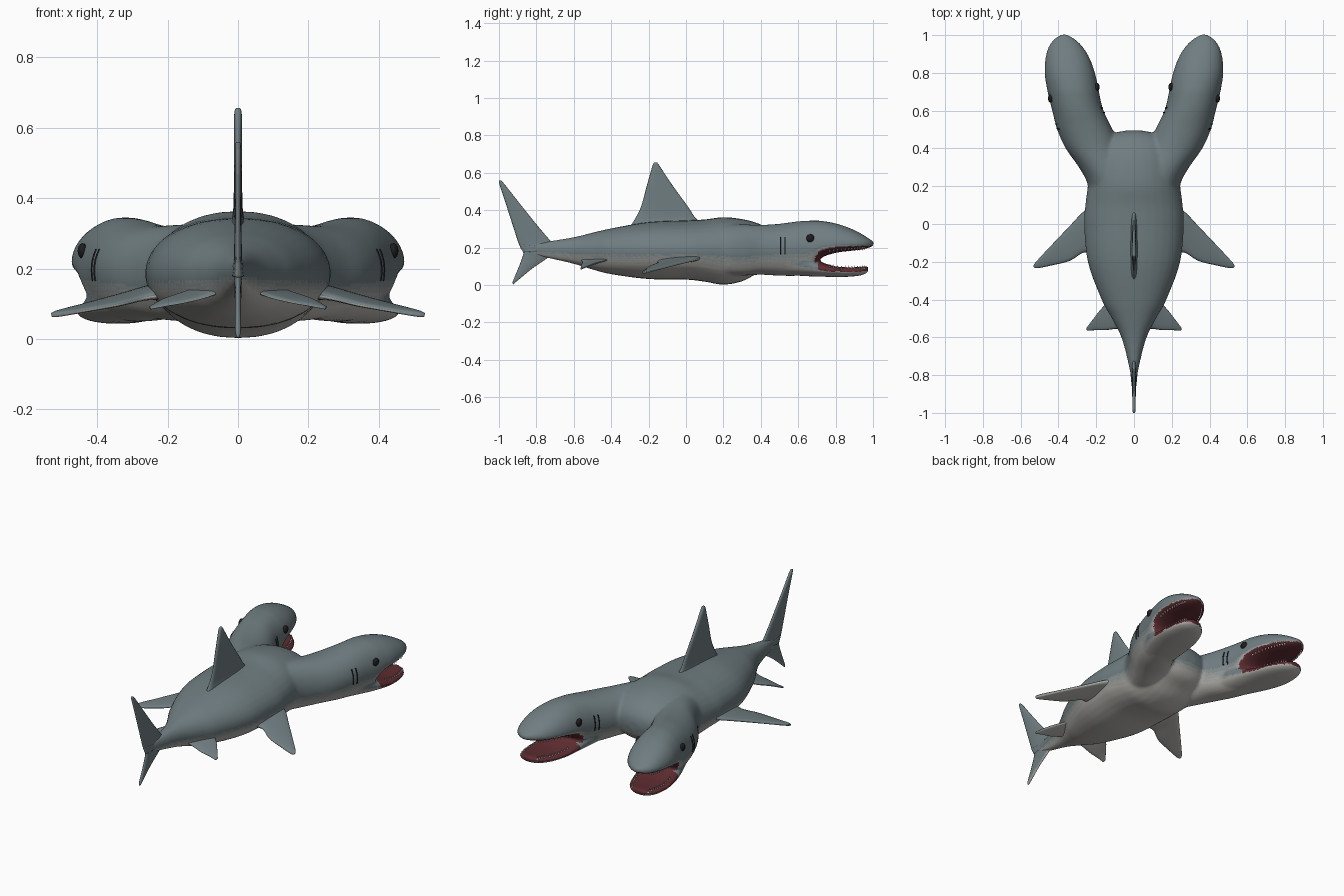
import bpy, bmesh, math
from mathutils import Vector
from mathutils.bvhtree import BVHTree

if "Cube" in bpy.data.objects:
    bpy.data.objects.remove(bpy.data.objects["Cube"])


def material(name, rgb):
    m = bpy.data.materials.new(name)
    m.diffuse_color = (*rgb, 1)
    m.use_nodes = True
    m.node_tree.nodes["Principled BSDF"].inputs["Base Color"].default_value = m.diffuse_color
    return m


# Skin shades run from slate back to pale belly
BACK, BELLY = Vector((0.16, 0.205, 0.22)), Vector((0.50, 0.49, 0.46))
SKIN = [material(f"skin_{i}", BACK.lerp(BELLY, i / 5)) for i in range(6)]
MOUTH = material("mouth_red", (0.11, 0.025, 0.03))
BLACK = material("black", (0.012, 0.012, 0.014))
IVORY = material("ivory", (0.75, 0.72, 0.65))


def add_object(name, bm, mats=()):
    me = bpy.data.meshes.new(name)
    bm.to_mesh(me)
    bm.free()
    for m in mats:
        me.materials.append(m)
    ob = bpy.data.objects.new(name, me)
    bpy.context.collection.objects.link(ob)
    return ob


def loft(bm, rings):
    rows = [[bm.verts.new(p) for p in r] for r in rings]
    n = len(rows[0])
    faces = [bm.faces.new((a[i], a[(i + 1) % n], b[(i + 1) % n], b[i]))
             for a, b in zip(rows, rows[1:]) for i in range(n)]
    faces += [bm.faces.new(rows[0]), bm.faces.new(rows[-1])]
    bmesh.ops.recalc_face_normals(bm, faces=faces)


def smooth_rows(rows, steps=5):
    """Catmull-Rom interpolation between section rows."""
    out = []
    for i in range(len(rows) - 1):
        p0, p1, p2, p3 = (rows[max(0, min(len(rows) - 1, i + k))] for k in (-1, 0, 1, 2))
        for s in range(steps):
            t = s / steps
            out.append([0.5 * (2 * b + (c - a) * t + (2 * a - 5 * b + 4 * c - d) * t * t
                               + (3 * b - a - 3 * c + d) * t ** 3)
                        for a, b, c, d in zip(p0, p1, p2, p3)])
    return out + [list(rows[-1])]


def section(y, cx, hw, top, bot, mid, n=32):
    """Egg-shaped cross-section with its widest point at height mid."""
    pts = []
    for k in range(n):
        a = 2 * math.pi * k / n
        c, s = math.cos(a), math.sin(a)
        pts.append((cx + max(hw, 0.004) * math.copysign(abs(c) ** 0.92, c), y,
                    mid + s * (top - mid if s > 0 else mid - bot)))
    return pts


def colour_skin(me, mouth=False):
    for p in me.polygons:
        c, nz = p.center, p.normal.z
        p.material_index = max(0, min(5, int((-nz - 0.1) / 0.6 * 6)))
        if mouth and abs(c.x) > 0.15:
            palate = c.y > 0.69 and 0.115 < c.z < 0.215 and nz < -0.55
            floor = c.y > 0.71 and c.z < 0.13 and nz > -0.5
            throat = 0.66 < c.y < 0.78 and 0.1 < c.z < 0.17 and p.normal.y > 0.5
            if palate or floor or throat:
                p.material_index = 6
        p.use_smooth = True


# Sections: y, centre x, half width, top, bottom, widest height
TRUNK = [(-.84, 0, .010, .222, .165, .19), (-.72, 0, .034, .237, .14, .19),
         (-.6, 0, .067, .256, .113, .19), (-.5, 0, .117, .28, .083, .188),
         (-.4, 0, .172, .303, .058, .186), (-.2, 0, .245, .337, .032, .185),
         (0, 0, .264, .346, .029, .185), (.1, 0, .258, .351, .018, .185),
         (.2, 0, .245, .363, .002, .185), (.3, 0, .235, .353, .02, .185),
         (.38, 0, .22, .332, .062, .19), (.44, 0, .18, .302, .09, .19),
         (.48, 0, .11, .26, .13, .195), (.495, 0, .04, .22, .17, .195)]
HEAD = [(0, .05, .15, .31, .06, .185), (.2, .11, .132, .325, .05, .185),
        (.3, .16, .132, .325, .05, .185), (.4, .215, .147, .322, .055, .19),
        (.5, .26, .147, .328, .05, .195), (.6, .297, .136, .341, .05, .2),
        (.67, .315, .136, .345, .07, .2), (.72, .325, .137, .344, .142, .205),
        (.8, .34, .134, .33, .172, .212), (.88, .352, .117, .303, .183, .215),
        (.94, .362, .09, .273, .19, .217), (.98, .368, .055, .248, .2, .22),
        (1.006, .37, .012, .23, .212, .222)]
JAW = [(.55, .28, .115, .18, .053, .12), (.65, .308, .124, .15, .047, .105),
       (.72, .325, .124, .124, .045, .09), (.8, .34, .12, .1, .043, .08),
       (.88, .352, .104, .095, .045, .078), (.94, .362, .076, .098, .053, .08),
       (.975, .367, .035, .1, .07, .085)]

# Body: trunk, two heads and two jaws fused into one skin
bm = bmesh.new()
loft(bm, [section(*r) for r in smooth_rows(TRUNK)])
for s in (1, -1):
    for part in (HEAD, JAW):
        loft(bm, [section(r[0], s * r[1], *r[2:]) for r in smooth_rows(part)])
rough = add_object("body_rough", bm)
mod = rough.modifiers.new("fuse", 'REMESH')
mod.mode, mod.voxel_size = 'VOXEL', 0.009
mod = rough.modifiers.new("soften", 'SMOOTH')
mod.factor, mod.iterations = 0.5, 9
deps = bpy.context.evaluated_depsgraph_get()
skin = bpy.data.meshes.new_from_object(rough.evaluated_get(deps))
bpy.data.objects.remove(rough)
skin.materials.clear()
for m in SKIN + [MOUTH]:
    skin.materials.append(m)
colour_skin(skin, mouth=True)
body = bpy.data.objects.new("body", skin)
bpy.context.collection.objects.link(body)
bvh = BVHTree.FromPolygons([v.co for v in skin.vertices], [p.vertices for p in skin.polygons])


def fin(name, stations, normal, n=10):
    """Stations run root to tip: leading point, trailing point, half thickness."""
    bm, nrm = bmesh.new(), Vector(normal).normalized()
    rows = smooth_rows([(*a, *b, t) for a, b, t in stations], 4)
    rings = []
    for r in rows:
        a, b, t = Vector(r[:3]), Vector(r[3:6]), r[6]
        ring = []
        for k in range(2 * n):
            ang = math.pi * k / n
            ring.append(a.lerp(b, 0.5 - 0.5 * math.cos(ang))
                        + nrm * t * math.copysign(abs(math.sin(ang)) ** 0.7, math.sin(ang)))
        rings.append(ring)
    loft(bm, rings)
    ob = add_object(name, bm, SKIN)
    colour_skin(ob.data)
    return ob


# Dorsal fin and the two tail lobes
fin("dorsal_fin", [((0, .11, .32), (0, -.30, .31), .026), ((0, .055, .355), (0, -.272, .355), .015),
                   ((0, .01, .42), (0, -.24, .42), .012), ((0, -.07, .53), (0, -.21, .53), .012),
                   ((0, -.14, .635), (0, -.18, .635), .011), ((0, -.155, .656), (0, -.17, .656), .006)],
    (1, 0, 0))
fin("tail_upper_lobe", [((0, -.68, .19), (0, -.87, .175), .018), ((0, -.725, .237), (0, -.892, .215), .012),
                        ((0, -.80, .325), (0, -.925, .315), .010), ((0, -.9, .45), (0, -.965, .44), .009),
                        ((0, -.975, .545), (0, -.998, .54), .008), ((0, -.992, .56), (0, -1, .558), .005)],
    (1, 0, 0))
fin("tail_lower_lobe", [((0, -.68, .195), (0, -.885, .215), .016), ((0, -.74, .145), (0, -.868, .18), .011),
                        ((0, -.82, .09), (0, -.885, .12), .009), ((0, -.905, .02), (0, -.922, .03), .008),
                        ((0, -.924, .004), (0, -.928, .01), .004)],
    (1, 0, 0))

# Paired fins, eyes, gill slits and teeth
for s, side in ((1, "right"), (-1, "left")):
    fin("pectoral_fin_" + side,
        [((s * .19, .10, .15), (s * .19, -.17, .13), .028), ((s * .262, .07, .142), (s * .262, -.15, .118), .016),
         ((s * .34, -.01, .122), (s * .34, -.195, .098), .012), ((s * .44, -.115, .095), (s * .44, -.22, .08), .010),
         ((s * .51, -.19, .076), (s * .51, -.234, .069), .009), ((s * .53, -.215, .07), (s * .53, -.23, .066), .005)],
        (s * .25, 0, 1))
    fin("pelvic_fin_" + side,
        [((s * .06, -.40, .155), (s * .04, -.57, .145), .016), ((s * .12, -.405, .142), (s * .085, -.555, .122), .010),
         ((s * .165, -.44, .128), (s * .15, -.562, .105), .008), ((s * .21, -.495, .112), (s * .2, -.562, .096), .007),
         ((s * .252, -.55, .09), (s * .248, -.565, .086), .004)],
        (s * .3, 0, 1))

    for tag, x0, d, eye_y, gill_ys in (("outer", s, -s, .665, (.505, .53)),
                                       ("inner", 0, s, .725, (.59, .615))):
        hit = bvh.ray_cast(Vector((x0, eye_y, .25)), Vector((d, 0, 0)))[0]
        bm = bmesh.new()
        bmesh.ops.create_uvsphere(bm, u_segments=20, v_segments=12, radius=0.022)
        bmesh.ops.scale(bm, vec=(0.65, 1, 1), verts=bm.verts)
        bmesh.ops.translate(bm, vec=hit, verts=bm.verts)
        for f in bm.faces:
            f.smooth = True
        add_object(f"eye_{side}_{tag}", bm, [BLACK])

        cu = bpy.data.curves.new(f"gill_slits_{side}_{tag}", 'CURVE')
        cu.dimensions, cu.bevel_depth, cu.bevel_resolution = '3D', 0.0035, 1
        cu.materials.append(BLACK)
        for gy in gill_ys:
            pts = [bvh.ray_cast(Vector((x0, gy, .165 + .015 * i)), Vector((d, 0, 0)))[0] for i in range(7)]
            pts = [p for p in pts if p]
            sp = cu.splines.new('POLY')
            sp.points.add(len(pts) - 1)
            for q, p in zip(sp.points, pts):
                q.co = (*p, 1)
        bpy.context.collection.objects.link(bpy.data.objects.new(cu.name, cu))

    bm = bmesh.new()
    for row in smooth_rows(HEAD, 4):
        if not .77 < row[0] < .97:
            continue
        for e in (1, -1):
            for up in (1, -1):
                x = s * row[1] + e * row[2] * (.82 if up > 0 else .7)
                hit = bvh.ray_cast(Vector((x, row[0] - .01, .14)), Vector((0, 0, up)), .1)[0]
                if hit:
                    base = [bm.verts.new(hit + Vector((.006 * math.cos(a), .006 * math.sin(a), up * .004)))
                            for a in (0, 1.571, 3.142, 4.712)]
                    tip = bm.verts.new(hit - Vector((0, 0, up * .016)))
                    for i in range(4):
                        bm.faces.new((base[i], base[(i + 1) % 4], tip))
    bmesh.ops.recalc_face_normals(bm, faces=bm.faces)
    add_object("teeth_" + side, bm, [IVORY])
